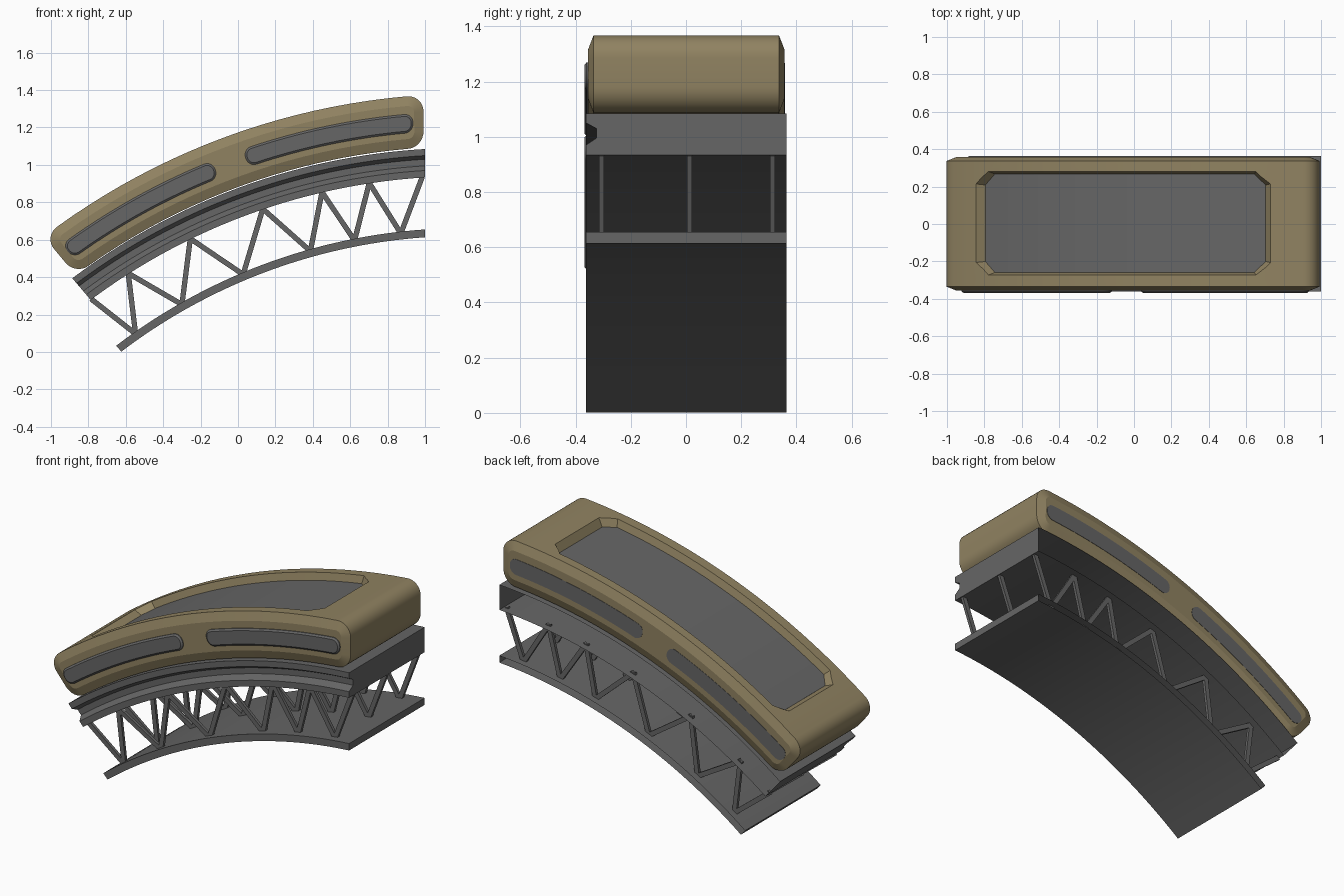
import bpy, bmesh, math
from mathutils import Vector

if "Cube" in bpy.data.objects:
    bpy.data.objects.remove(bpy.data.objects["Cube"])

CX, CZ = 1.0, -1.83          # shared centre of the arcs


def material(name, rgb):
    m = bpy.data.materials.new(name)
    m.diffuse_color = (*rgb, 1)
    m.use_nodes = True
    m.node_tree.nodes["Principled BSDF"].inputs["Base Color"].default_value = m.diffuse_color
    return m


TAN = material("tan shell", (0.28, 0.225, 0.12))
GREY = material("dark grey metal", (0.133, 0.133, 0.133))


def polar(deg, r, y):
    """Point at an angle left of vertical; the arc is slightly flattened midway."""
    a = math.radians(deg)
    r -= .030 * (1 - ((deg - 20) / 20) ** 2)
    return Vector((CX - r * math.sin(a), y, CZ + r * math.cos(a)))


def loft(name, groups, mat, smooth=15, open_back=False):
    """Each group is a list of equal rings, skinned and capped."""
    bm = bmesh.new()
    for rings in groups:
        vs = [[bm.verts.new(p) for p in ring] for ring in rings]
        n = len(vs[0])
        for a, b in zip(vs, vs[1:]):
            for i in range(n):
                j = (i + 1) % n
                bm.faces.new((a[i], a[j], b[j], b[i]))
        bm.faces.new(vs[0][::-1])
        bm.faces.new(vs[-1])
    bmesh.ops.recalc_face_normals(bm, faces=bm.faces)
    if open_back:
        back = [f for f in bm.faces if f.normal.y > .9 and f.calc_center_median().y > .3]
        bmesh.ops.delete(bm, geom=back, context='FACES')
    me = bpy.data.meshes.new(name)
    bm.to_mesh(me)
    bm.free()
    ob = bpy.data.objects.new(name, me)
    bpy.context.collection.objects.link(ob)
    me.materials.append(mat)
    if smooth:
        shade(ob, smooth)
    return ob


def activate(ob):
    bpy.ops.object.select_all(action='DESELECT')
    ob.select_set(True)
    bpy.context.view_layer.objects.active = ob


def shade(ob, deg):
    activate(ob)
    bpy.ops.object.shade_smooth_by_angle(angle=math.radians(deg))


def sweep(name, profile, a0, a1, steps=36):
    """Sweep a (y, radius) profile along the arc, open at the back."""
    angles = [a0 + (a1 - a0) * i / steps for i in range(steps + 1)]
    return loft(name, [[[polar(a, r, y) for y, r in profile] for a in angles]], GREY,
                open_back=True)


# --- Curved hollow beam with a groove along the front, and the lower plate
R = 2.915
sweep("grooved_beam", [(-.362, R), (-.362, R - .035), (-.325, R - .055), (-.325, R - .09),
                       (-.362, R - .115), (-.362, R - .152), (.364, R - .152), (.364, R)], 0, 40.3)
sweep("lower_plate", [(-.362, 2.485), (-.362, 2.443), (.364, 2.443), (.364, 2.485)], 0, 41.55)

# --- Zigzag truss struts in three rows
R_TOP, R_BOT = 2.763, 2.485
nodes_x = [-.785, -.55, -.594, -.31, -.267, .016, .123, .38, .444, .62, .70, .87, .985]


def node(i):
    r = R_BOT - .01 if i % 2 else R_TOP + .003
    return polar(math.degrees(math.asin((CX - nodes_x[i]) / r)), r, 0)


struts = []
for y in (-.306, .013, .313):
    for i in range(len(nodes_x) - 1):
        p, q = node(i), node(i + 1)
        d = (q - p).normalized()
        side = Vector((-d.z, 0, d.x)) * .014
        struts.append([[e + side * s + Vector((0, y + t * .009, 0))
                        for s, t in ((-1, -1), (1, -1), (1, 1), (-1, 1))] for e in (p, q)])
loft("truss_struts", struts, GREY, smooth=0)

# --- Cabin: rounded bar in flat (s, h) space, bent onto the arc
H, A0, A1 = .27, .15, 39.8
PER_DEG = math.radians(1) * 3.06      # length of one degree along the cabin


def bend(s, h, y):
    deg = A0 + s / PER_DEG
    t = deg / 40
    return polar(deg, 2.923 - .005 * t + h / H * (.281 - .014 * t), y)


def rounded(s0, s1, h0, h1, rad, y, seg=8, n=20):
    """Bent rounded rectangle ring at depth y."""
    pts = []
    for cs, ch, start in ((s1 - rad, h0 + rad, -90), (s1 - rad, h1 - rad, 0),
                          (s0 + rad, h1 - rad, 90), (s0 + rad, h0 + rad, 180)):
        for k in range(seg + 1):
            a = math.radians(start + 90 * k / seg)
            pts.append((cs + rad * math.cos(a), ch + rad * math.sin(a)))
    ring = []
    for (sa, ha), (sb, hb) in zip(pts, pts[1:] + pts[:1]):
        m = n if abs(sb - sa) > .2 else 1
        ring += [bend(sa + (sb - sa) * k / m, ha + (hb - ha) * k / m, y) for k in range(m)]
    return ring


L = (A1 - A0) * PER_DEG


def body_ring(inset, y):
    return rounded(inset, L - inset, inset, H - inset, .085 - inset, y)


cabin = loft("cabin_shell", [[body_ring(.05, -.355), body_ring(0, -.335),
                              body_ring(0, .337), body_ring(.05, .357)]], TAN, smooth=0)

# --- Octagonal roof recess and the grey panel on its floor
S0, S1, CUT, WIDE = .282, 1.858, .058, .262     # floor ends, corner cut, half width


def recess(h_bot, h_top, grow_s, grow_y, n=24):
    def edge(k, gs, gy):
        """Position and half width of the octagon, grown outward."""
        if k < 0:
            return S0 - gs, WIDE - CUT + .41 * gy
        if k > n:
            return S1 + gs, WIDE - CUT + .41 * gy
        lo, hi = S0 + CUT - .41 * gs, S1 - CUT + .41 * gs
        return lo + (hi - lo) * k / n, WIDE + gy

    sections = []
    for k in range(-1, n + 2):
        sb, wb = edge(k, 0, 0)
        st, wt = edge(k, grow_s, grow_y)
        sections.append([bend(sb, h_bot, .004 - wb), bend(sb, h_bot, .004 + wb),
                         bend(st, h_top, .004 + wt), bend(st, h_top, .004 - wt)])
    return sections


cutter = loft("recess_cutter", [recess(H - .045, H + .045, .06, .03)], TAN, smooth=0)
cutter.hide_render = True
cut = cabin.modifiers.new("recess", 'BOOLEAN')
cut.operation = 'DIFFERENCE'
cut.solver = 'EXACT'
cut.object = cutter
activate(cabin)
bpy.ops.object.modifier_apply(modifier=cut.name)
bpy.data.objects.remove(cutter, do_unlink=True)
shade(cabin, 15)
loft("roof_panel", [recess(H - .048, H - .042, .001, .001)], GREY)

# --- Side windows: raised on the front, almost flush on the back
for label, d0, d1 in (("right", 1.2, 18.5), ("left", 21.8, 38.9)):
    s0, s1 = (d0 - A0) * PER_DEG, (d1 - A0) * PER_DEG

    def pane(inset, y):
        return rounded(s0 + inset, s1 - inset, .081 + inset, .178 - inset, .046 - inset, y, n=16)
    loft("front_window_" + label, [[pane(0, -.345), pane(0, -.36), pane(.01, -.368)]], GREY)
    loft("back_window_" + label, [[pane(.003, .353), pane(.003, .359)]], GREY)
